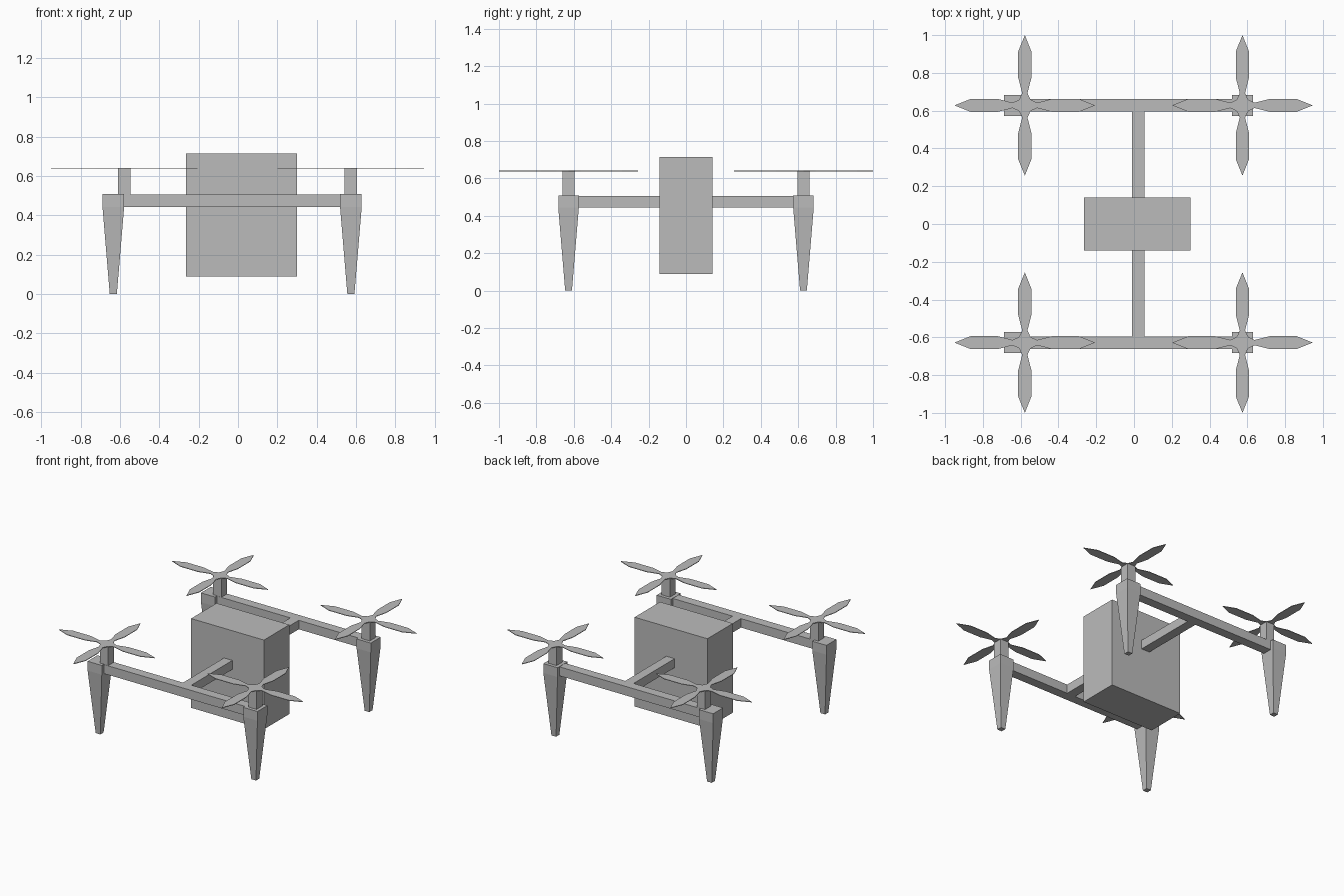
import bpy
import bmesh
from math import cos, sin, pi

cube = bpy.data.objects.get("Cube")
if cube:
    bpy.data.objects.remove(cube, do_unlink=True)

GREY = (0.5, 0.5, 0.5, 1.0)
grey = bpy.data.materials.new("plain grey")
grey.use_nodes = True
grey.diffuse_color = GREY
grey.node_tree.nodes["Principled BSDF"].inputs["Base Color"].default_value = GREY


def finish(name, bm):
    bmesh.ops.recalc_face_normals(bm, faces=bm.faces)
    mesh = bpy.data.meshes.new(name)
    bm.to_mesh(mesh)
    bm.free()
    mesh.materials.append(grey)
    obj = bpy.data.objects.new(name, mesh)
    bpy.context.collection.objects.link(obj)
    return obj


def box(name, x, y, z):
    """Box from (low, high) pairs on each axis."""
    bm = bmesh.new()
    bmesh.ops.create_cube(bm, size=1)
    for v in bm.verts:
        v.co = [r[0] if c < 0 else r[1] for c, r in zip(v.co, (x, y, z))]
    return finish(name, bm)


def square_loft(name, x, y, sections):
    """Stack of square rings given as (half width, height), closed at both ends."""
    bm = bmesh.new()
    rings = [[bm.verts.new((x + sx * h, y + sy * h, z))
              for sx, sy in ((-1, -1), (1, -1), (1, 1), (-1, 1))]
             for h, z in sections]
    for low, high in zip(rings, rings[1:]):
        for i in range(4):
            j = (i + 1) % 4
            bm.faces.new((low[i], low[j], high[j], high[i]))
    bm.faces.new(rings[0])
    bm.faces.new(rings[-1])
    return finish(name, bm)


def rotor(name, x, y, z, thickness=0.004):
    """Four pointed blades joined at a small hub, as one thin plate."""
    half = [(0.03, 0.03), (0.065, 0.014), (0.147, 0.035), (0.285, 0.035)]
    blade = [(r, -w) for r, w in half[1:]] + [(0.372, 0)]
    blade += [(r, w) for r, w in reversed(half)]
    bm = bmesh.new()
    outline = []
    for k in range(4):
        a = k * pi / 2
        outline += [bm.verts.new((x + r * cos(a) - w * sin(a),
                                  y + r * sin(a) + w * cos(a), z - thickness))
                    for r, w in blade]
    plate = bm.faces.new(outline)
    top = bmesh.ops.extrude_face_region(bm, geom=[plate])["geom"]
    for v in top:
        if isinstance(v, bmesh.types.BMVert):
            v.co.z += thickness
    return finish(name, bm)


# Central body and the beam through it
ARM_Z = (0.443, 0.506)
ROW = 0.628
box("body", (-0.265, 0.30), (-0.141, 0.141), (0.088, 0.714))
for side, s in (("front", -1), ("back", 1)):
    inner, outer = sorted((s * 0.14, s * ROW))
    box(side + "_beam", (-0.01, 0.055), (inner, outer), ARM_Z)
    box(side + "_arm", (-0.634, 0.574), (s * ROW - 0.033, s * ROW + 0.033), ARM_Z)
    # Legs, motor posts and rotors at both ends of the arm
    for hand, leg_x, post_x in (("right", -0.634, -0.578), ("left", 0.574, 0.574)):
        tag = f"{side}_{hand}_"
        square_loft(tag + "leg", leg_x, s * ROW,
                    ((0.018, 0), (0.055, 0.443), (0.055, 0.508)))
        square_loft(tag + "motor_post", post_x, s * ROW, ((0.032, 0.49), (0.032, 0.637)))
        rotor(tag + "rotor", post_x, s * ROW, 0.641)
